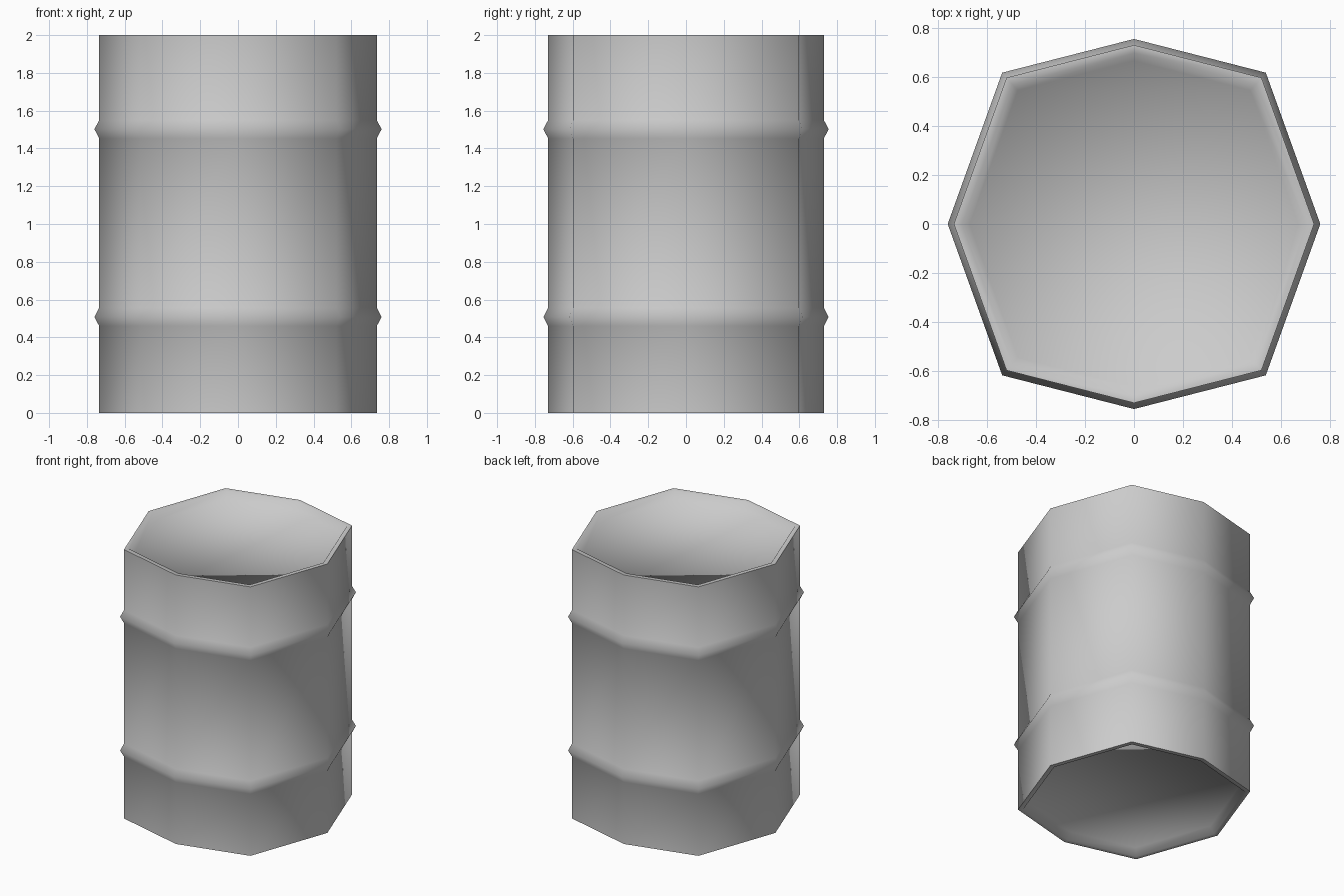
import bpy, bmesh

if "Cube" in bpy.data.objects:
    bpy.data.objects.remove(bpy.data.objects["Cube"])

# Eight-sided cross-section of the drum body
DX, DY = 0.52, 0.597
SECTION = [(0.735, 0), (DX, DY), (0, 0.73), (-DX, DY),
           (-0.735, 0), (-DX, -DY), (0, -0.73), (DX, -DY)]

# Profile from bottom recess to top recess: (section scale, height)
PROFILE = [(0.912, 0.05), (0.955, 0.0), (1.0, 0.0),       # bottom rim
           (1.0, 0.46), (1.034, 0.508), (1.0, 0.557),     # lower hoop
           (1.0, 1.453), (1.034, 1.502), (1.0, 1.55),     # upper hoop
           (1.0, 2.0), (0.955, 2.0), (0.912, 1.95)]       # top rim


def loft(name, section, profile):
    bm = bmesh.new()
    rings = [[bm.verts.new((x * s, y * s, z)) for x, y in section]
             for s, z in profile]
    n = len(section)
    for a, b in zip(rings, rings[1:]):
        for i in range(n):
            j = (i + 1) % n
            bm.faces.new((a[i], a[j], b[j], b[i]))
    # recessed end discs
    bm.faces.new(rings[0][::-1])
    bm.faces.new(rings[-1])
    bmesh.ops.recalc_face_normals(bm, faces=bm.faces[:])
    # smooth all round, with crisp outer rim edges
    for f in bm.faces:
        f.smooth = True
    for e in bm.edges:
        zs = [v.co.z for v in e.verts]
        if len(e.link_faces) == 2 and abs(zs[0] - zs[1]) < 1e-5:
            e.smooth = e.calc_face_angle() < 1.4
    mesh = bpy.data.meshes.new(name)
    bm.to_mesh(mesh)
    bm.free()
    obj = bpy.data.objects.new(name, mesh)
    bpy.context.collection.objects.link(obj)
    return obj


# Drum with two raised hoops
loft("barrel", SECTION, PROFILE)
